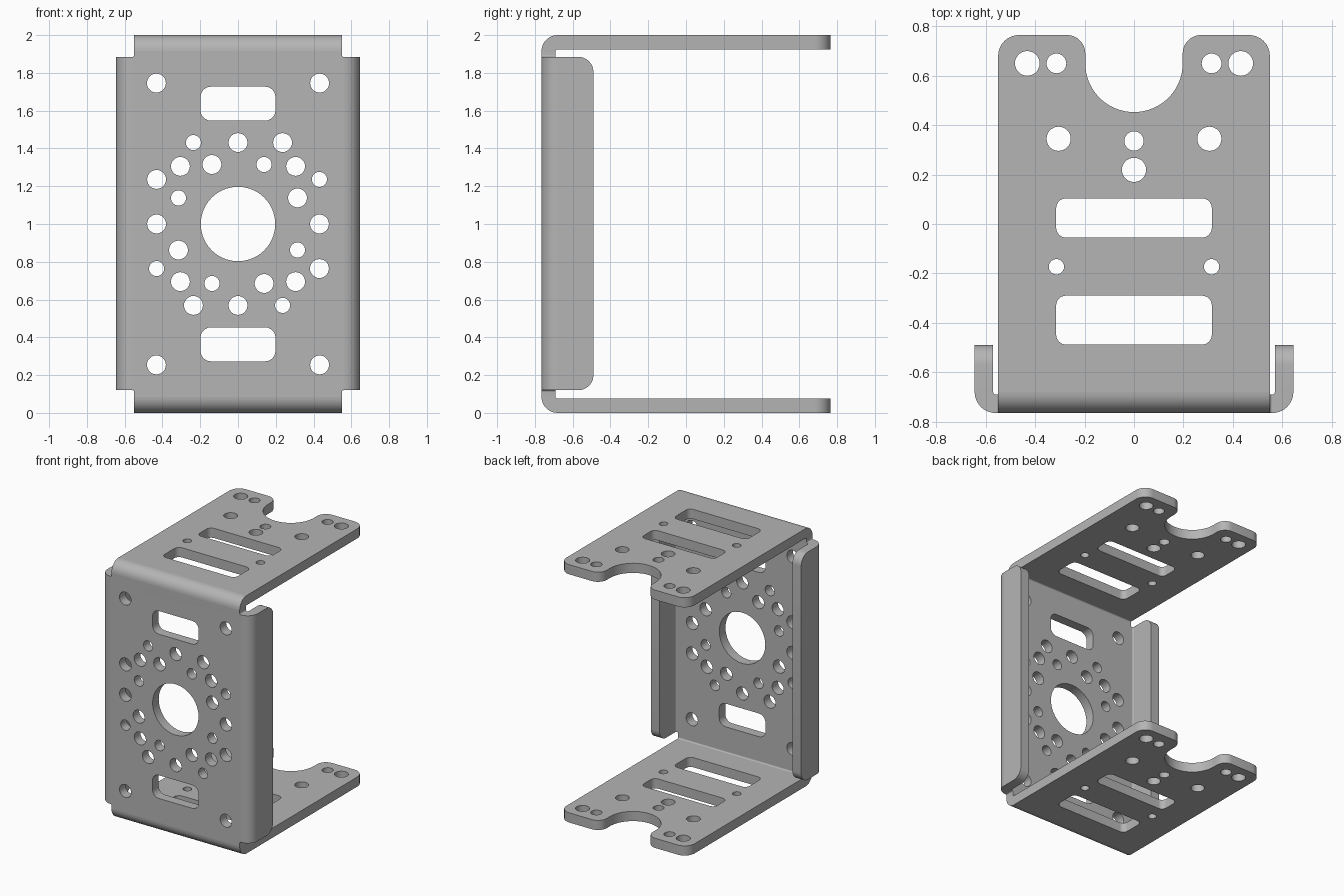
import bpy, bmesh, math
from mathutils import Matrix, Vector

if "Cube" in bpy.data.objects:
    bpy.data.objects.remove(bpy.data.objects["Cube"])

T = 0.075            # sheet thickness
R_OUT, R_IN = 0.085, 0.01   # bend radii
BX, BY = 0.56, -0.68        # where the side and arm bends begin

metal = bpy.data.materials.new("grey metal")
metal.diffuse_color = (0.46, 0.46, 0.46, 1)
metal.use_nodes = True
metal.node_tree.nodes["Principled BSDF"].inputs["Base Color"].default_value = metal.diffuse_color


def frame(x, y, z, origin):
    m = Matrix((x, y, z)).transposed().to_4x4()
    m.translation = Vector(origin)
    return m


def fillet(corners, steps=8):
    """Polygon from (x, y, radius) corners."""
    out, n = [], len(corners)
    for i, (x, y, r) in enumerate(corners):
        p = Vector((x, y))
        if r == 0:
            out.append(p)
            continue
        a = (Vector(corners[i - 1][:2]) - p).normalized()
        b = (Vector(corners[(i + 1) % n][:2]) - p).normalized()
        half = a.angle(b) / 2
        c = p + (a + b).normalized() * r / math.sin(half)
        d = r / math.tan(half)
        s, e = p + a * d - c, p + b * d - c
        a0 = math.atan2(s.y, s.x)
        sweep = (math.atan2(e.y, e.x) - a0 + math.pi) % (2 * math.pi) - math.pi
        k = steps * (2 if r > 0.15 else 1)
        for j in range(k + 1):
            t = a0 + sweep * j / k
            out.append(c + Vector((math.cos(t), math.sin(t))) * r)
    return out


def hole(x, y, r):
    n = 64 if r > 0.1 else 28
    return [Vector((x + r * math.cos(2 * math.pi * i / n),
                    y + r * math.sin(2 * math.pi * i / n))) for i in range(n)]


def slot(w, y0, y1, r):
    return fillet([(-w, y0, r), (w, y0, r), (w, y1, r), (-w, y1, r)])


def finish(name, bm, matrix):
    bmesh.ops.transform(bm, matrix=matrix, verts=bm.verts)
    me = bpy.data.meshes.new(name)
    bm.to_mesh(me)
    bm.free()
    me.materials.append(metal)
    ob = bpy.data.objects.new(name, me)
    bpy.context.collection.objects.link(ob)
    bpy.ops.object.select_all(action='DESELECT')
    ob.select_set(True)
    bpy.context.view_layer.objects.active = ob
    bpy.ops.object.shade_smooth_by_angle(angle=math.radians(35))


def panel(name, loops, matrix, joints):
    """Flat sheet with holes; edges on the joint lines (axis, value) stay open."""
    cu = bpy.data.curves.new(name, 'CURVE')
    cu.dimensions, cu.fill_mode, cu.extrude = '2D', 'BOTH', T / 2
    for pts in loops:
        sp = cu.splines.new('POLY')
        sp.points.add(len(pts) - 1)
        for q, p in zip(sp.points, pts):
            q.co = (p.x, p.y, 0, 1)
        sp.use_cyclic_u = True
    tmp = bpy.data.objects.new("outline", cu)
    bpy.context.collection.objects.link(tmp)
    dg = bpy.context.evaluated_depsgraph_get()
    me = bpy.data.meshes.new_from_object(tmp.evaluated_get(dg))
    bpy.data.objects.remove(tmp)
    bm = bmesh.new()
    bm.from_mesh(me)
    bpy.data.meshes.remove(me)
    bmesh.ops.remove_doubles(bm, verts=bm.verts, dist=1e-5)
    bmesh.ops.recalc_face_normals(bm, faces=bm.faces)
    ends = [f for f in bm.faces if any(
        all(abs(v.co[ax] - val) < 1e-4 for v in f.verts) for ax, val in joints)]
    bmesh.ops.delete(bm, geom=ends, context='FACES')
    finish(name, bm, matrix)


def bend(name, length, matrix, steps=10):
    """Quarter-round fold along local z, open where it meets the sheets."""
    bm = bmesh.new()
    rows = []
    for i in range(steps + 1):
        t = math.pi / 2 * i / steps
        c, s = math.cos(t), math.sin(t)
        rows.append([bm.verts.new((r * c, r * s, z)) for r, z in (
            (R_IN, -length / 2), (R_OUT, -length / 2),
            (R_OUT, length / 2), (R_IN, length / 2))])
    for a, b in zip(rows, rows[1:]):
        for k in range(4):
            m = (k + 1) % 4
            bm.faces.new((a[k], a[m], b[m], b[k]))
    bmesh.ops.recalc_face_normals(bm, faces=bm.faces)
    # the outer wall must face away from the fold centre
    f = max(bm.faces, key=lambda f: f.calc_center_median().xy.length)
    f.normal_update()
    if f.normal.dot(f.calc_center_median()) < 0:
        bmesh.ops.reverse_faces(bm, faces=bm.faces)
    finish(name, bm, matrix)


X, Y, Z = Vector((1, 0, 0)), Vector((0, 1, 0)), Vector((0, 0, 1))
Z0, Z1 = 0.12, 1.885      # side flange height range

# Front plate: outline with relief notches
side = [(0.55, R_OUT, 0), (0.55, Z0, 0.0099), (BX, Z0, 0),
        (BX, Z1, 0), (0.55, Z1, 0.0099), (0.55, 2 - R_OUT, 0)]
loops = [fillet(side + [(-x, z, r) for x, z, r in reversed(side)])]
loops += [hole(0, 1, 0.197), slot(0.198, 1.547, 1.727, 0.055),
          slot(0.198, 0.273, 0.453, 0.055)]
loops += [hole(sx * 0.432, 1 + sz * 0.746, 0.05) for sx in (-1, 1) for sz in (-1, 1)]
# Bolt pattern repeated every quarter turn
L, S = 0.05, 0.04
for q in range(4):
    for x, z, r in ((0, 0.431, L), (0.305, 0.305, L), (0.236, 0.431, L),
                    (-0.236, 0.431, S), (-0.138, 0.315, L), (0.138, 0.315, S)):
        for _ in range(q):
            x, z = -z, x
        loops.append(hole(x, 1 + z, r))
panel("front_plate", loops, frame(X, Z, -Y, (0, -0.765 + T / 2, 0)),
      [(0, BX), (0, -BX), (1, R_OUT), (1, 2 - R_OUT)])

# Arms with a round cut-out between two prongs
half = [(0.55, BY, 0), (0.55, 0.765, 0.085), (0.197, 0.765, 0.075), (0.197, 0.453, 0.1968)]
arm = [fillet(half + [(-x, y, r) for x, y, r in reversed(half)])]
for s in (-1, 1):
    arm += [hole(s * 0.432, 0.65, 0.05), hole(s * 0.314, 0.65, 0.04),
            hole(s * 0.305, 0.345, 0.049), hole(s * 0.314, -0.173, 0.031)]
arm += [hole(0, 0.336, 0.039), hole(0, 0.219, 0.049),
        slot(0.315, -0.055, 0.104, 0.04), slot(0.315, -0.488, -0.29, 0.04)]
for name, z in (("bottom", T / 2), ("top", 2 - T / 2)):
    panel(name + "_arm", arm, Matrix.Translation((0, 0, z)), [(1, BY)])
bend("bottom_bend", 1.1, frame(-Y, -Z, X, (0, BY, R_OUT)))
bend("top_bend", 1.1, frame(Z, -Y, X, (0, BY, 2 - R_OUT)))

# Side flanges
flange = [fillet([(BY, Z0, 0), (-0.49, Z0, 0.08), (-0.49, Z1, 0.08), (BY, Z1, 0)])]
zc = (Z0 + Z1) / 2
for name, s in (("left", -1), ("right", 1)):
    panel(name + "_flange", flange,
          frame(Y, Z, X, (s * (BX + R_OUT - T / 2), 0, 0)), [(0, BY)])
bend("right_bend", Z1 - Z0, frame(-Y, X, Z, (BX, BY, zc)))
bend("left_bend", Z1 - Z0, frame(-X, -Y, Z, (-BX, BY, zc)))
